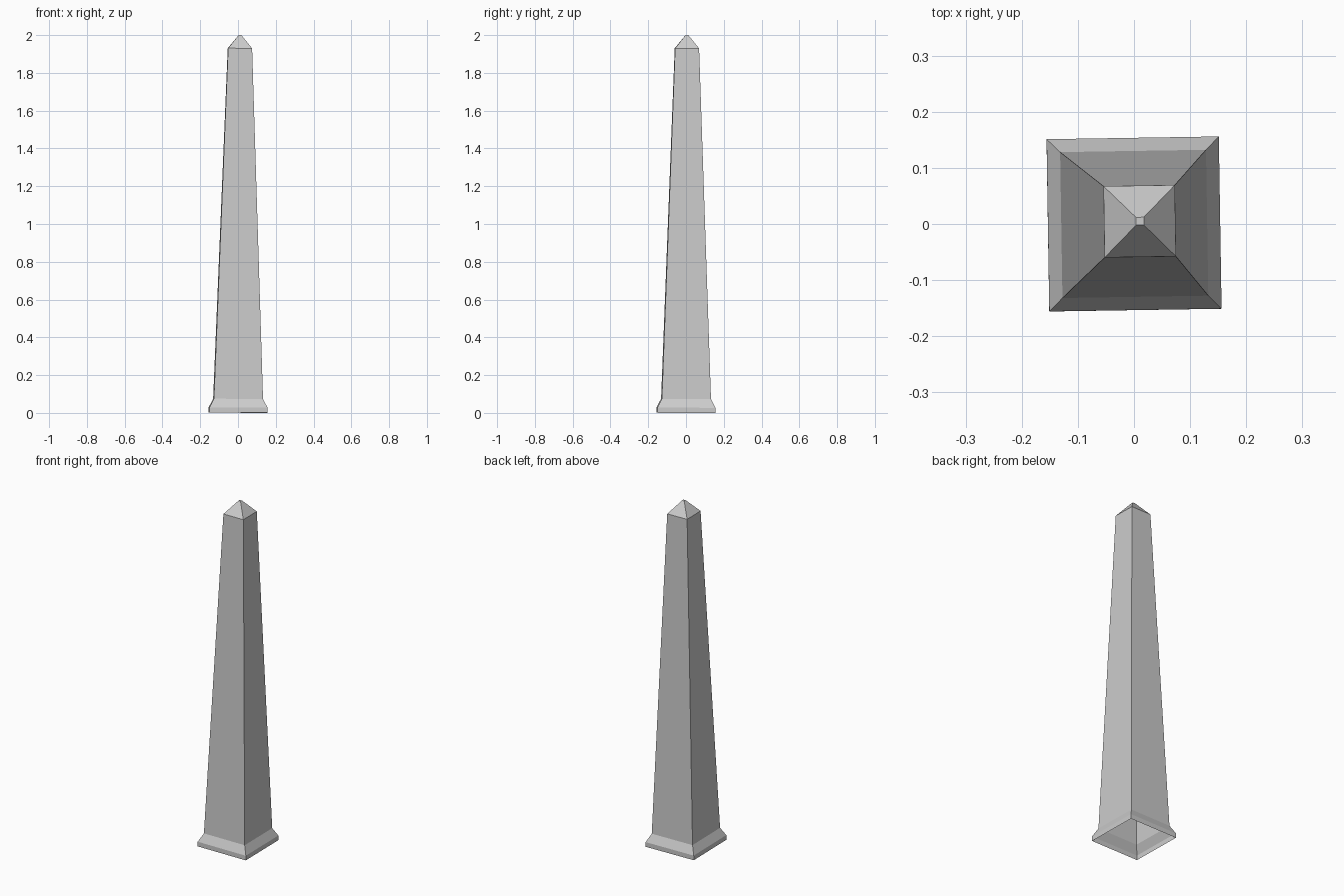
import bpy, bmesh
from mathutils import Euler, Matrix

if "Cube" in bpy.data.objects:
    bpy.data.objects.remove(bpy.data.objects["Cube"])

# Square cross-sections from ground to tip: (half width, height)
profile = [(0.1535, 0.0), (0.1535, 0.027), (0.13, 0.073),
           (0.0635, 1.929), (0.007, 1.999)]

bm = bmesh.new()
rings = [[bm.verts.new((sx * h, sy * h, z))
          for sx, sy in ((-1, -1), (1, -1), (1, 1), (-1, 1))]
         for h, z in profile]

# Side walls: plinth, sloped moulding, tapered shaft, pyramid tip
for low, high in zip(rings, rings[1:]):
    for i in range(4):
        j = (i + 1) % 4
        bm.faces.new((low[i], low[j], high[j], high[i]))

# Small flat cap on top; the underside stays open
bm.faces.new(rings[-1])

# Slight twist and lean of the whole monument, then rest it on the ground
turn = Euler((-0.0025, 0.0053, 0.0)).to_matrix() @ Matrix.Rotation(0.016, 3, 'Z')
bmesh.ops.transform(bm, matrix=turn.to_4x4(), verts=bm.verts)
lowest = min(v.co.z for v in bm.verts)
bmesh.ops.translate(bm, vec=(0, 0, -lowest), verts=bm.verts)

mesh = bpy.data.meshes.new("obelisk")
bm.to_mesh(mesh)
bm.free()
bpy.context.collection.objects.link(bpy.data.objects.new("obelisk", mesh))
